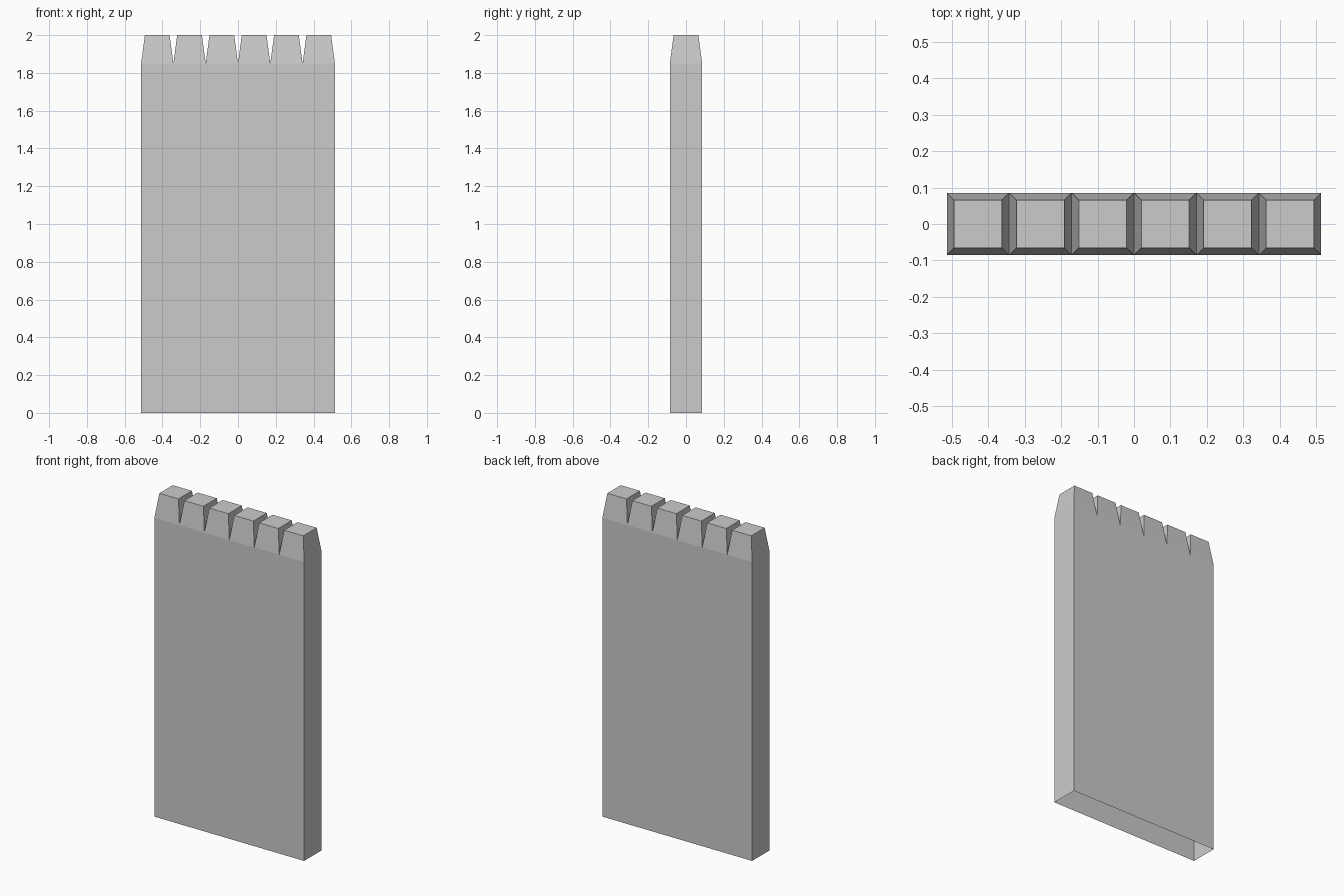
import bpy, bmesh
from mathutils import Matrix

if "Cube" in bpy.data.objects:
    bpy.data.objects.remove(bpy.data.objects["Cube"])

POSTS = 6
SIZE = 0.171       # square post width
SHOULDER = 1.85    # height where the taper starts
TIP = 0.15         # taper height
INSET = 0.02       # taper inset per side

bm = bmesh.new()

# Row of post cross-sections at shoulder height
row = Matrix.Translation((0, 0, SHOULDER)) @ Matrix.Diagonal((POSTS * SIZE, SIZE, 1, 1))
bmesh.ops.create_grid(bm, x_segments=POSTS, y_segments=1, size=0.5, matrix=row)
caps = bm.faces[:]

# Wall sides down to the ground, open underneath
rim = [e for e in bm.edges if e.is_boundary]
sides = bmesh.ops.extrude_edge_only(bm, edges=rim)["geom"]
for v in sides:
    if isinstance(v, bmesh.types.BMVert):
        v.co.z = 0

# Blunt tapered tip on every post
bmesh.ops.inset_individual(bm, faces=caps, thickness=INSET, depth=0, use_even_offset=True)
for v in {v for f in caps for v in f.verts}:
    v.co.z = SHOULDER + TIP

bmesh.ops.recalc_face_normals(bm, faces=bm.faces[:])
mesh = bpy.data.meshes.new("palisade_wall")
bm.to_mesh(mesh)
bm.free()
bpy.context.collection.objects.link(bpy.data.objects.new("palisade_wall", mesh))
